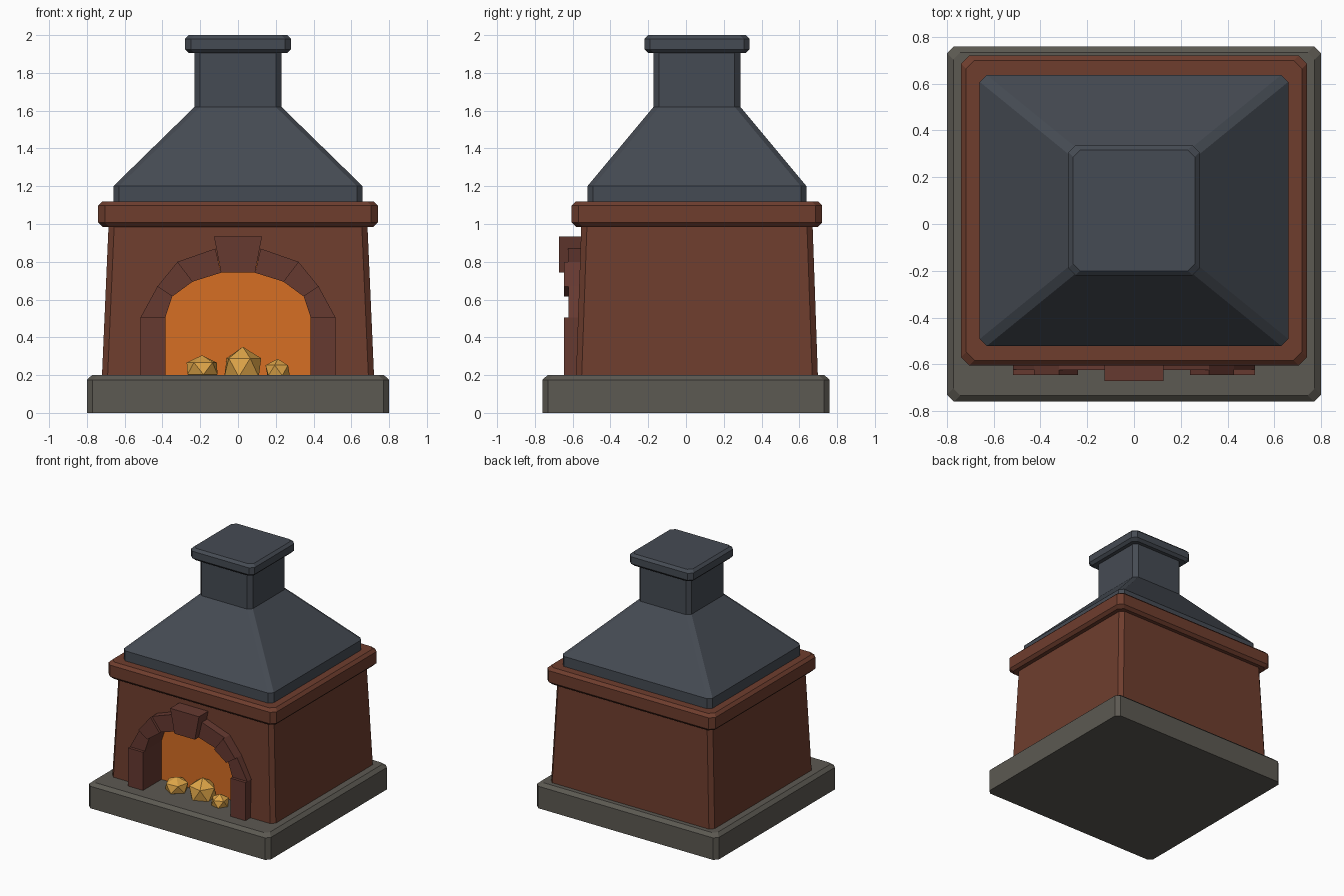
import bpy
import bmesh

cube = bpy.data.objects.get("Cube")
if cube:
    bpy.data.objects.remove(cube, do_unlink=True)


def material(name, rgb):
    m = bpy.data.materials.new(name)
    m.use_nodes = True
    m.diffuse_color = (*rgb, 1)
    for node in m.node_tree.nodes:
        if node.type == "BSDF_PRINCIPLED":
            node.inputs["Base Color"].default_value = (*rgb, 1)
            node.inputs["Roughness"].default_value = 0.9
    return m


BRICK = material("brick red", (0.156, 0.047, 0.027))
ARCH = material("dark brick", (0.133, 0.041, 0.03))
GLOW = material("fire orange", (0.672, 0.156, 0.017))
EMBER = material("ember gold", (0.73, 0.376, 0.065))
METAL = material("slate metal", (0.06, 0.07, 0.087))
STONE = material("grey stone", (0.107, 0.1, 0.084))


def finish(name, bm, mat):
    bmesh.ops.recalc_face_normals(bm, faces=bm.faces)
    mesh = bpy.data.meshes.new(name)
    bm.to_mesh(mesh)
    bm.free()
    mesh.materials.append(mat)
    obj = bpy.data.objects.new(name, mesh)
    bpy.context.collection.objects.link(obj)
    return obj


def loft(name, mat, rings, cy=0.058, c=0.03):
    """Stack of corner-cut rectangles (half x, half y, z)."""
    bm = bmesh.new()
    loops = []
    for hx, hy, z in rings:
        pts = [(hx, c - hy), (hx, hy - c), (hx - c, hy), (c - hx, hy),
               (-hx, hy - c), (-hx, c - hy), (c - hx, -hy), (hx - c, -hy)]
        loops.append([bm.verts.new((x, y + cy, z)) for x, y in pts])
    for a, b in zip(loops, loops[1:]):
        for i in range(8):
            j = (i + 1) % 8
            bm.faces.new((a[i], a[j], b[j], b[i]))
    bm.faces.new(loops[0])
    bm.faces.new(loops[-1])
    return finish(name, bm, mat)


def slab(hx, hy, z0, z1, e):
    """Rings of a block with cut top and bottom edges."""
    return [(hx - e, hy - e, z0), (hx, hy, z0 + e), (hx, hy, z1 - e), (hx - e, hy - e, z1)]


def prism(name, mat, pts, y0, y1):
    """Outline in x and z pushed from y0 back to y1."""
    bm = bmesh.new()
    front = [bm.verts.new((x, y0, z)) for x, z in pts]
    back = [bm.verts.new((x, y1, z)) for x, z in pts]
    bm.faces.new(front)
    bm.faces.new(back)
    for i in range(len(pts)):
        j = (i + 1) % len(pts)
        bm.faces.new((front[i], front[j], back[j], back[i]))
    return finish(name, bm, mat)


# Masonry and hood
loft("base_slab", STONE, [(0.8, 0.76, 0), (0.8, 0.76, 0.175), (0.773, 0.733, 0.2)], cy=0)
body = loft("oven_body", BRICK, [(0.72, 0.64, 0.2), (0.685, 0.612, 1.0)])
loft("cornice", BRICK, slab(0.74, 0.663, 0.985, 1.12, 0.022), c=0.035)
loft("hood", METAL, [(0.66, 0.58, 1.12), (0.66, 0.58, 1.2),
                     (0.23, 0.23, 1.62), (0.23, 0.23, 1.91)])
loft("chimney_cap", METAL, slab(0.28, 0.278, 1.905, 2.0, 0.02))

# Arch outline, from springing line to keystone, on the +x side
inner = [(0.385, 0.504), (0.348, 0.616), (0.24, 0.695), (0.09, 0.742)]
outer = [(0.517, 0.504), (0.427, 0.669), (0.32, 0.8), (0.12, 0.87)]
middle = [((a + c) / 2, (b + d) / 2) for (a, b), (c, d) in zip(inner, outer)]
BACK = -0.41

# Firebox opening, hidden behind the arch stones
half = [(middle[0][0], 0.1)] + middle
cutter = prism("opening_cutter", BRICK, half + [(-x, z) for x, z in reversed(half)], -1, BACK)
cutter.hide_render = True
mod = body.modifiers.new("opening", "BOOLEAN")
mod.operation = "DIFFERENCE"
mod.solver = "EXACT"
mod.object = cutter
bpy.context.view_layer.objects.active = body
bpy.ops.object.modifier_apply(modifier=mod.name)
bpy.data.objects.remove(cutter, do_unlink=True)

half[0] = (middle[0][0], 0.2)
prism("fire_glow", GLOW, half + [(-x, z) for x, z in reversed(half)], BACK - 0.004, BACK + 0.004)

# Arch posts and wedge stones, alternating in depth
for side, s in (("left", 1), ("right", -1)):
    post = [(0.385, 0.2), (0.517, 0.2), outer[0], inner[0]]
    prism(side + "_arch_post", ARCH, [(s * x, z) for x, z in post], -0.645, BACK)
    for i in range(3):
        quad = [inner[i], outer[i], outer[i + 1], inner[i + 1]]
        prism(f"{side}_arch_stone_{i + 1}", ARCH, [(s * x, z) for x, z in quad],
              (-0.622, -0.645, -0.625)[i], BACK)
prism("keystone", ARCH, [(-0.09, 0.742), (0.09, 0.742), (0.127, 0.934), (-0.127, 0.934)],
      -0.672, BACK)

# Glowing coals
for name, x, y, z, r, flat, turn in (("left_coal", -0.19, -0.5, 0.235, 0.094, 0.75, 0.4),
                                     ("middle_coal", 0.025, -0.48, 0.24, 0.11, 1, 0.1),
                                     ("right_coal", 0.21, -0.525, 0.225, 0.072, 0.85, 0.7)):
    bm = bmesh.new()
    bmesh.ops.create_icosphere(bm, subdivisions=1, radius=r)
    coal = finish(name, bm, EMBER)
    coal.location = (x, y, z)
    coal.scale.z = flat
    coal.rotation_euler.z = turn
